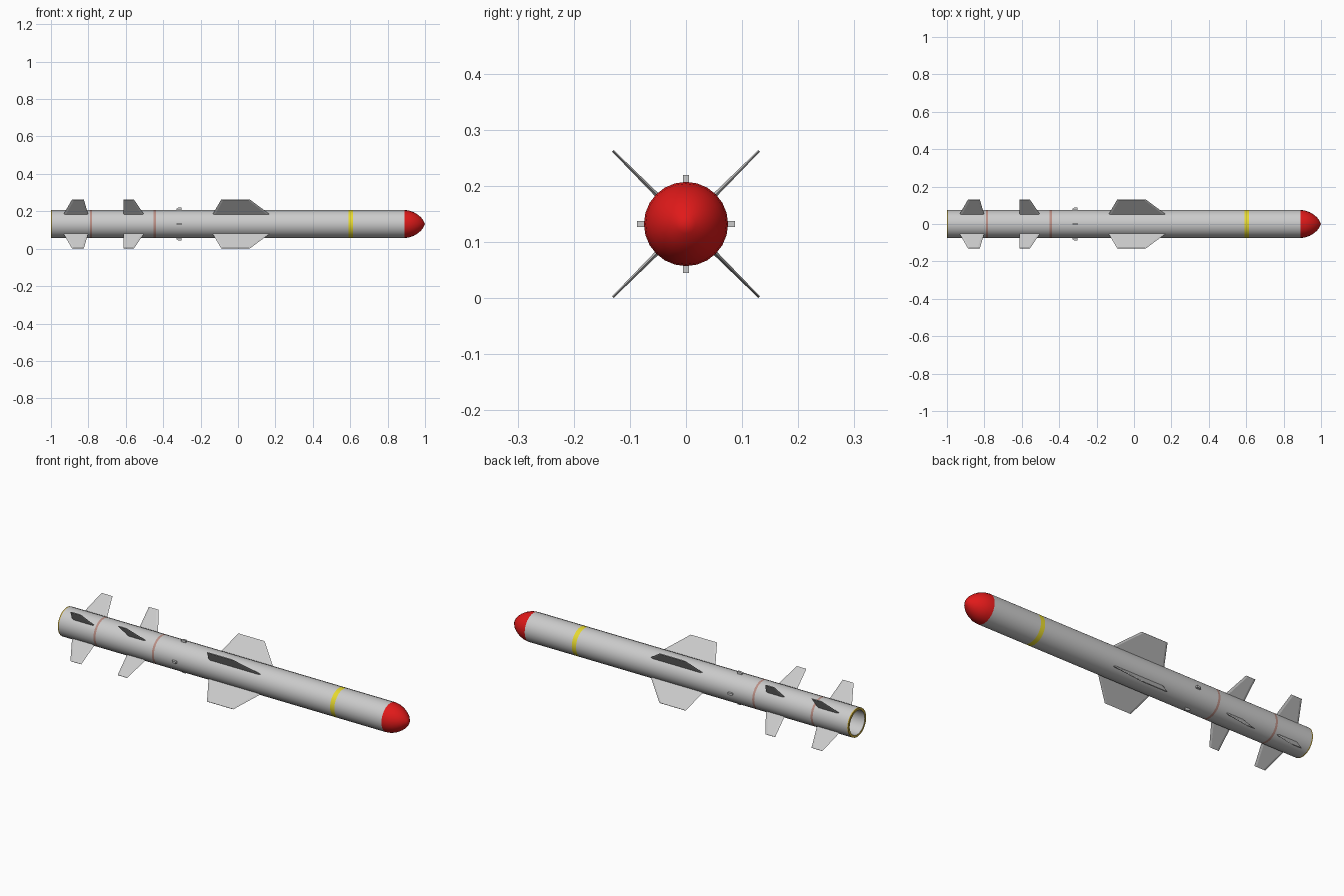
import bpy, bmesh, math
from mathutils import Matrix, Vector

if "Cube" in bpy.data.objects:
    bpy.data.objects.remove(bpy.data.objects["Cube"])

R, ZC, SIDES = 0.075, 0.132, 24


def material(name, rgb):
    m = bpy.data.materials.new(name)
    m.diffuse_color = (*rgb, 1)
    m.use_nodes = True
    m.node_tree.nodes["Principled BSDF"].inputs["Base Color"].default_value = m.diffuse_color
    return m


red = material("red", (0.75, 0.01, 0.01))
yellow = material("yellow", (0.8, 0.7, 0.03))
brown = material("brown", (0.5, 0.28, 0.24))
amber = material("amber", (0.6, 0.42, 0.05))


def finish(name, bm, mat=None, smooth=False):
    bmesh.ops.recalc_face_normals(bm, faces=bm.faces)
    me = bpy.data.meshes.new(name)
    bm.to_mesh(me)
    bm.free()
    ob = bpy.data.objects.new(name, me)
    bpy.context.collection.objects.link(ob)
    if mat:
        me.materials.append(mat)
    if smooth:
        bpy.ops.object.select_all(action='DESELECT')
        ob.select_set(True)
        bpy.context.view_layer.objects.active = ob
        bpy.ops.object.shade_smooth_by_angle(angle=math.radians(35))
    return ob


def lathe(name, profile, mat=None):
    """Revolve (x, radius) points about the long axis."""
    bm = bmesh.new()
    vs = [bm.verts.new((x, 0, ZC + r)) for x, r in profile]
    es = [bm.edges.new(p) for p in zip(vs, vs[1:])]
    bmesh.ops.spin(bm, geom=vs + es, cent=(0, 0, ZC), axis=(1, 0, 0),
                   angle=math.tau, steps=SIDES, use_duplicate=False)
    bmesh.ops.remove_doubles(bm, verts=bm.verts, dist=1e-5)
    return finish(name, bm, mat, True)


def around(angle):
    return Matrix.Translation((0, 0, ZC)) @ Matrix.Rotation(angle, 4, 'X')


def fin_set(name, root, tip, r0=0.068, r1=0.184):
    """Four thin tapered fins on the diagonals."""
    for i in range(4):
        bm = bmesh.new()
        rings = []
        for (a, b), r, t in ((root, r0, 0.004), (tip, r1, 0.002)):
            c = min(0.012, (b - a) * 0.2)
            outline = [(a, 0), (a + c, t), (b - c, t), (b, 0), (b - c, -t), (a + c, -t)]
            rings.append([bm.verts.new((x, y, r)) for x, y in outline])
        for k in range(6):
            n = (k + 1) % 6
            bm.faces.new((rings[0][k], rings[0][n], rings[1][n], rings[1][k]))
        for ring in rings:
            bm.faces.new(ring)
        bm.transform(around(math.pi / 4 + i * math.pi / 2))
        finish(f"{name}_{i + 1}", bm)


# Body tube, open at the rear, with painted bands
stops = [0.89, 0.615, 0.59, -0.439, -0.451, -0.78, -0.792, -0.994, -1.0]
body = lathe("body_tube", [(0.89, 0)] + [(x, R) for x in stops] +
             [(-1.0, 0.063), (-0.8, 0.063), (-0.8, 0)])
for m in (None, yellow, brown, amber):
    body.data.materials.append(m)
for f in body.data.polygons:
    x, r = f.center.x, math.hypot(f.center.y, f.center.z - ZC)
    if r > 0.064:
        if 0.59 < x < 0.615:
            f.material_index = 1
        elif -0.451 < x < -0.439 or -0.792 < x < -0.78:
            f.material_index = 2
        elif x < -0.994:
            f.material_index = 3

# Rounded nose
lathe("nose_cone", [(0.89, R), (0.915, 0.072), (0.94, 0.063), (0.96, 0.051),
                    (0.978, 0.036), (0.992, 0.017), (1.0, 0)], red)

# Wings and two rows of rear fins
fin_set("wing", (-0.138, 0.175), (-0.09, 0.064))
fin_set("middle_fin", (-0.612, -0.5), (-0.612, -0.556))
fin_set("tail_fin", (-0.935, -0.80), (-0.888, -0.824))

# Small lugs between the fins
for i in range(4):
    bm = bmesh.new()
    pts = [(-0.328, 0.07), (-0.328, 0.082), (-0.32, 0.087), (-0.303, 0.087), (-0.303, 0.07)]
    face = bm.faces.new([bm.verts.new((x, -0.005, z)) for x, z in pts])
    ext = bmesh.ops.extrude_face_region(bm, geom=[face])["geom"]
    bmesh.ops.translate(bm, vec=Vector((0, 0.01, 0)),
                        verts=[g for g in ext if isinstance(g, bmesh.types.BMVert)])
    bm.transform(around(i * math.pi / 2))
    finish(f"lug_{i + 1}", bm)
